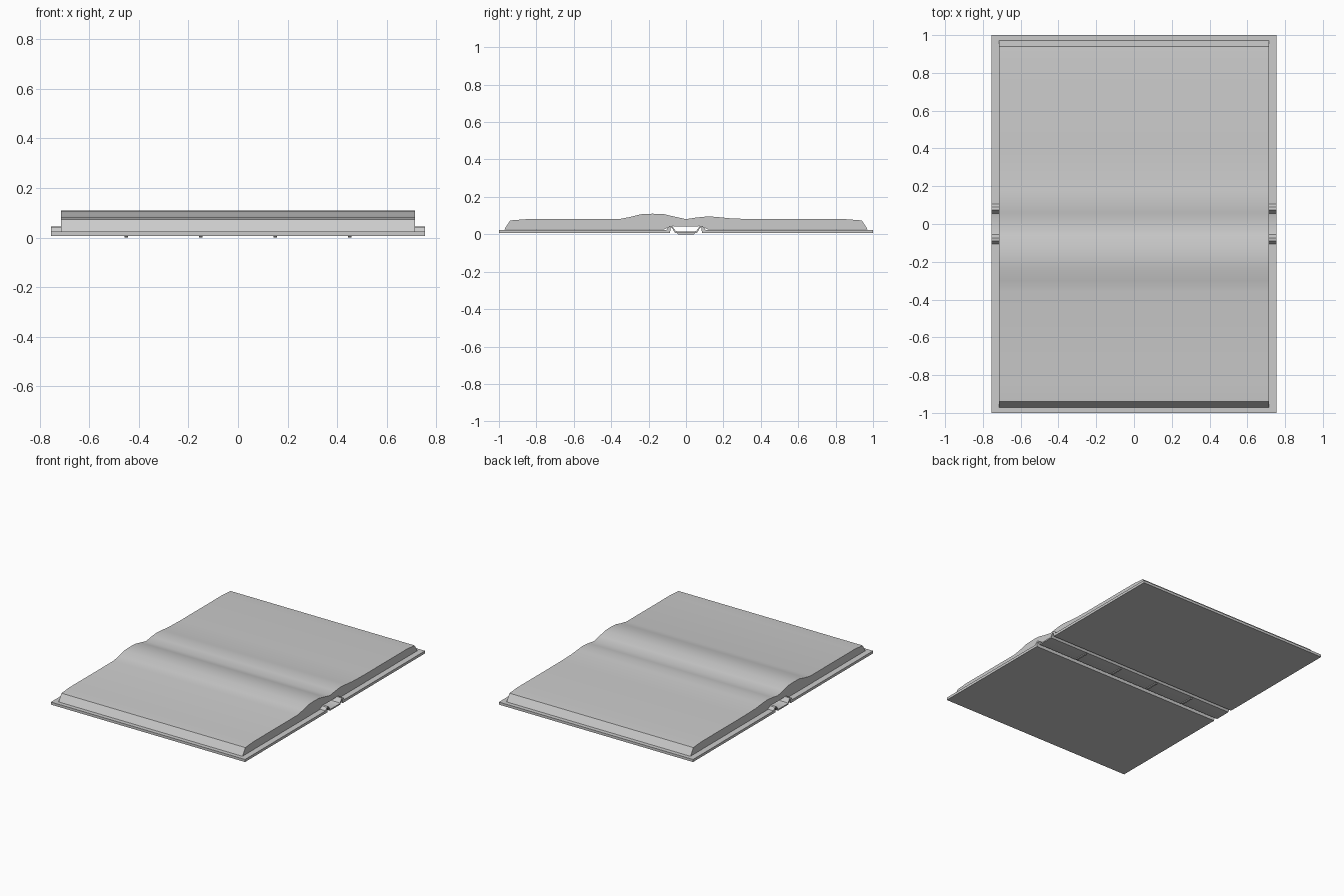
import bpy, bmesh, math

if "Cube" in bpy.data.objects:
    bpy.data.objects.remove(bpy.data.objects["Cube"])


def extrude_profile(name, pts, x0, x1):
    """Closed (y, z) outline extruded along x."""
    bm = bmesh.new()
    face = bm.faces.new([bm.verts.new((x0, y, z)) for y, z in pts])
    res = bmesh.ops.extrude_face_region(bm, geom=[face])
    verts = [v for v in res["geom"] if isinstance(v, bmesh.types.BMVert)]
    bmesh.ops.translate(bm, verts=verts, vec=(x1 - x0, 0, 0))
    bmesh.ops.recalc_face_normals(bm, faces=bm.faces)
    me = bpy.data.meshes.new(name)
    bm.to_mesh(me)
    bm.free()
    ob = bpy.data.objects.new(name, me)
    bpy.context.collection.objects.link(ob)
    bpy.ops.object.select_all(action='DESELECT')
    ob.select_set(True)
    bpy.context.view_layer.objects.active = ob
    bpy.ops.object.shade_smooth_by_angle(angle=math.radians(30))
    return ob


# page block: wavy top, arched underside over the spine
page_top = [(-0.972, 0.025), (-0.94, 0.074), (-0.85, 0.081), (-0.36, 0.081),
            (-0.30, 0.092), (-0.24, 0.107), (-0.18, 0.11), (-0.12, 0.108),
            (-0.06, 0.094), (0.0, 0.081), (0.06, 0.09), (0.12, 0.096),
            (0.18, 0.091), (0.25, 0.084), (0.38, 0.081), (0.85, 0.081),
            (0.94, 0.074), (0.972, 0.025)]
page_under = [(0.12, 0.025), (0.08, 0.044), (0.04, 0.041),
              (-0.04, 0.041), (-0.08, 0.044), (-0.12, 0.025)]
extrude_profile("page_block", page_top + page_under, -0.715, 0.715)

# cover: two boards joined to the flat spine by raised hinges
half_top = [(1.0, 0.024), (0.105, 0.024), (0.09, 0.043), (0.075, 0.045),
            (0.055, 0.018), (0.045, 0.015)]
half_bottom = [(0.045, 0.006), (0.058, 0.007), (0.076, 0.035),
               (0.082, 0.034), (0.086, 0.006), (1.0, 0.006)]
outline = (half_top + [(-y, z) for y, z in reversed(half_top)]
           + [(-y, z) for y, z in reversed(half_bottom)] + half_bottom)
extrude_profile("cover", outline, -0.755, 0.755)

# low raised bands across the spine
for i, x in enumerate((-0.45, -0.15, 0.15, 0.45)):
    band = [(-0.052, 0.008), (-0.042, 0.0), (0.042, 0.0), (0.052, 0.008)]
    extrude_profile(f"spine_band_{i + 1}", band, x - 0.007, x + 0.007)
